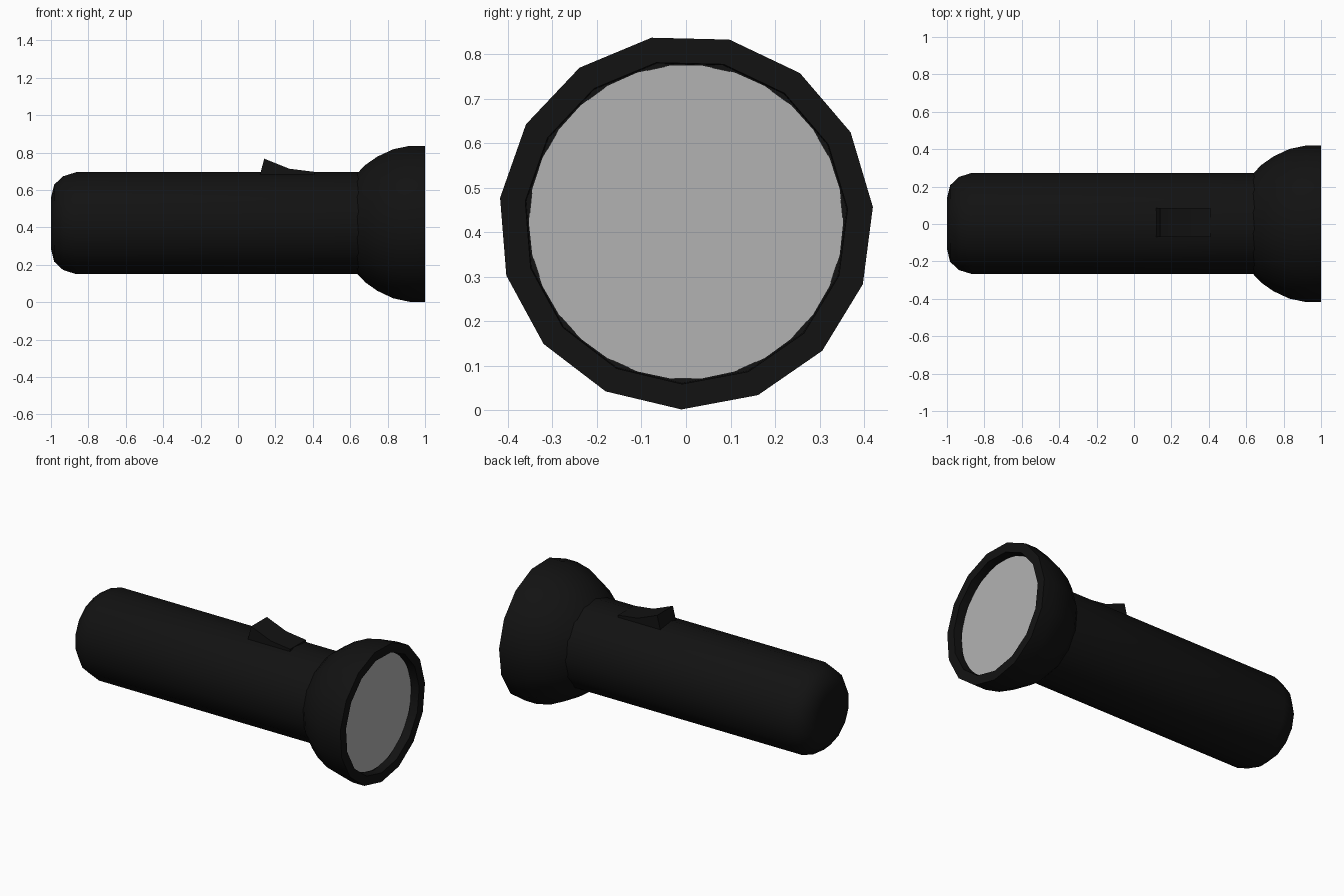
import bpy, bmesh, math

if "Cube" in bpy.data.objects:
    bpy.data.objects.remove(bpy.data.objects["Cube"])

Z0 = 0.423  # height of the torch axis


def material(name, v):
    m = bpy.data.materials.new(name)
    m.diffuse_color = (v, v, v, 1)
    m.use_nodes = True
    m.node_tree.nodes["Principled BSDF"].inputs["Base Color"].default_value = m.diffuse_color
    return m


black = material("black_plastic", 0.006)
glass = material("lens_grey", 0.45)


def finish(name, bm, mat, angle=35):
    bmesh.ops.recalc_face_normals(bm, faces=bm.faces)
    me = bpy.data.meshes.new(name)
    bm.to_mesh(me)
    bm.free()
    ob = bpy.data.objects.new(name, me)
    bpy.context.collection.objects.link(ob)
    me.materials.append(mat)
    bpy.ops.object.select_all(action='DESELECT')
    ob.select_set(True)
    bpy.context.view_layer.objects.active = ob
    bpy.ops.object.shade_smooth_by_angle(angle=math.radians(angle))
    return ob


def lathe(name, profile, sides, start, mat, cap_first=False, cap_last=False):
    """Revolve (x, radius) points around the long axis."""
    bm = bmesh.new()
    rings = []
    for x, r in profile:
        angles = [math.radians(start) + math.tau * i / sides for i in range(sides)]
        rings.append([bm.verts.new((x, r * math.cos(a), Z0 + r * math.sin(a))) for a in angles])
    for a, b in zip(rings, rings[1:]):
        for i in range(sides):
            j = (i + 1) % sides
            bm.faces.new((a[i], a[j], b[j], b[i]))
    if cap_first:
        bm.faces.new(rings[0])
    if cap_last:
        bm.faces.new(rings[-1])
    return finish(name, bm, mat)


# Handle tube with rounded tail
lathe("handle", [(-1, 0.137), (-0.983, 0.207), (-0.935, 0.252), (-0.865, 0.274), (0.65, 0.274)],
      15, 0, black, cap_first=True)

# Flared head, front rim and recessed seat for the lens
lathe("head", [(0.635, 0.268), (0.68, 0.316), (0.745, 0.362), (0.83, 0.402), (0.92, 0.421),
               (1, 0.421), (1, 0.364), (0.947, 0.362), (0.945, 0.33)],
      15, -91.4, black)

# Lens disc
bm = bmesh.new()
ring = [bm.verts.new((0.95, 0.353 * math.cos(a), Z0 + 0.353 * math.sin(a)))
        for a in (math.tau * (i + 0.5) / 30 + math.pi / 2 for i in range(30))]
bm.faces.new(ring)
lens = finish("lens", bm, glass)
if lens.data.polygons[0].normal.x < 0:
    lens.data.flip_normals()

# Thumb switch: wedge profile extruded across the tube
bm = bmesh.new()
outline = [(0.11, 0.65), (0.14, 0.768), (0.275, 0.714), (0.41, 0.697), (0.41, 0.65)]
left, right = ([bm.verts.new((x, y, z)) for x, z in outline] for y in (-0.07, 0.085))
bm.faces.new(left)
bm.faces.new(right)
for i in range(len(outline)):
    j = (i + 1) % len(outline)
    bm.faces.new((left[i], left[j], right[j], right[i]))
finish("switch", bm, black, 30)
